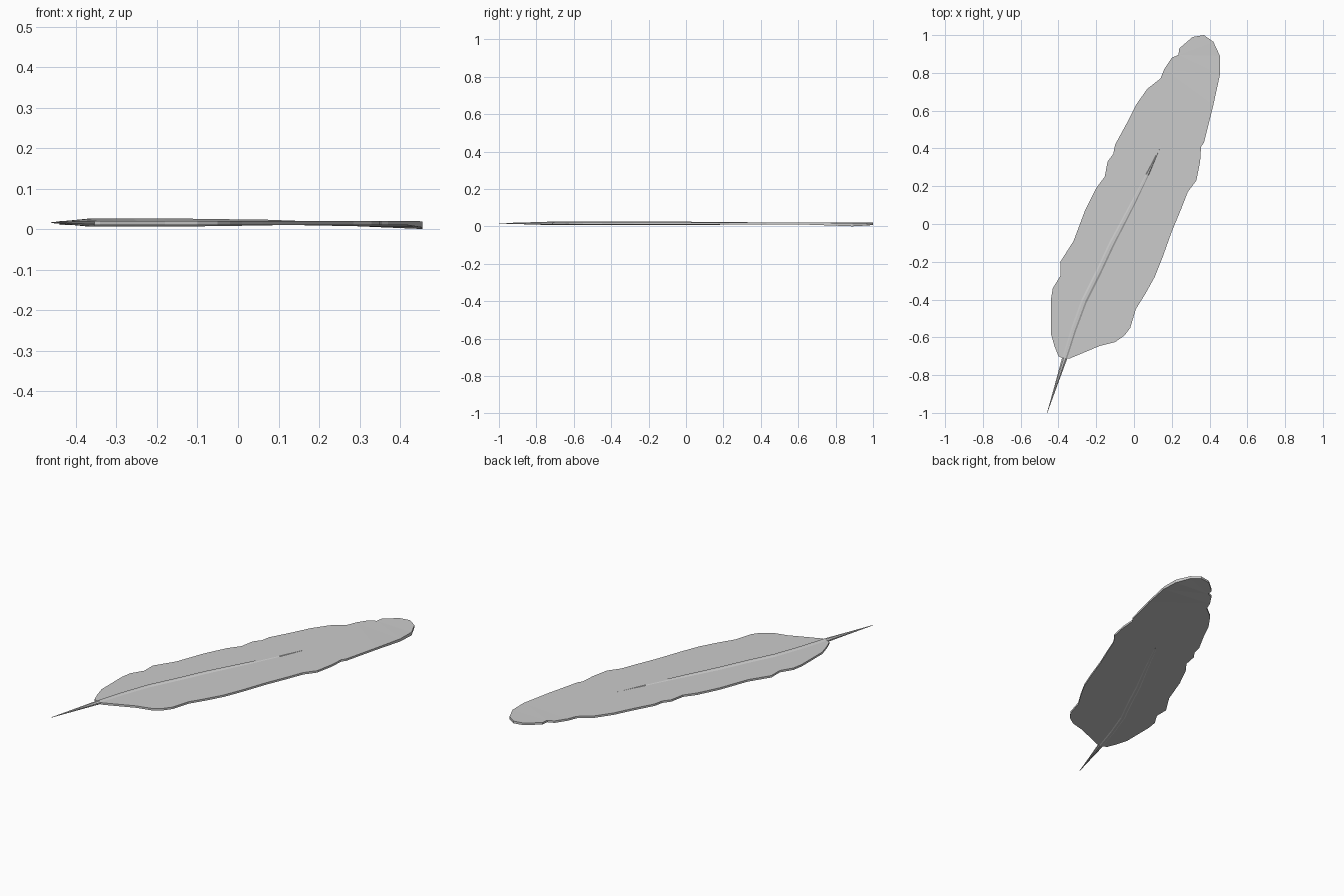
import bpy, bmesh, math
from mathutils import Vector

if "Cube" in bpy.data.objects:
    bpy.data.objects.remove(bpy.data.objects["Cube"])


def make_object(name, bm):
    bmesh.ops.recalc_face_normals(bm, faces=bm.faces)
    mesh = bpy.data.meshes.new(name)
    bm.to_mesh(mesh)
    bm.free()
    obj = bpy.data.objects.new(name, mesh)
    bpy.context.collection.objects.link(obj)
    return obj


# Ragged vane outline, clockwise from the quill
outline = [(-.37, -.715), (-.40, -.70), (-.42, -.65), (-.44, -.58), (-.44, -.40),
           (-.43, -.34), (-.39, -.275), (-.39, -.20), (-.32, -.09), (-.26, .07),
           (-.20, .19), (-.155, .25), (-.14, .33), (-.11, .37), (-.10, .42),
           (-.04, .53), (.01, .63), (.07, .715), (.14, .77), (.16, .82),
           (.20, .88), (.235, .895), (.24, .93), (.31, .99), (.37, 1.0),
           (.42, .965), (.455, .89), (.455, .79), (.42, .63), (.37, .43),
           (.355, .41), (.35, .33), (.33, .23), (.285, .17), (.25, .08),
           (.20, -.04), (.15, -.18), (.11, -.28), (.06, -.37), (.01, -.45),
           (-.02, -.55), (-.05, -.59), (-.10, -.625), (-.18, -.645), (-.34, -.712)]


# The vane droops slightly at its rounded tip
def droop(x, y):
    return 0.009 * max(0, 1 - math.hypot(x - .46, y - .88) / .2)


# Vane: thin slab
bm = bmesh.new()
top = [bm.verts.new((x, y, .021 - .3 * droop(x, y))) for x, y in outline]
low = [bm.verts.new((x, y, .010 - 1.1 * droop(x, y))) for x, y in outline]
caps = [bm.faces.new(top), bm.faces.new(low[::-1])]
for i in range(len(top)):
    j = (i + 1) % len(top)
    bm.faces.new((top[i], low[i], low[j], top[j]))
bmesh.ops.triangulate(bm, faces=caps)
make_object("feather_vane", bm)

# Shaft: octagonal quill tapering to a point at both ends (x, y, half width, half height)
path = [(-.46, -1.0, .001, .001), (-.415, -.86, .007, .005), (-.367, -.71, .015, .0095),
        (-.32, -.56, .017, .0095), (-.265, -.41, .018, .0095), (-.19, -.26, .018, .0095),
        (-.12, -.11, .018, .0095), (-.01, .10, .016, .008), (.07, .26, .011, .007),
        (.14, .41, .002, .0045)]
SIDES = 8
bm = bmesh.new()
rings = []
for i, (x, y, w, h) in enumerate(path):
    a, b = path[max(i - 1, 0)], path[min(i + 1, len(path) - 1)]
    d = Vector((b[0] - a[0], b[1] - a[1])).normalized()
    ring = []
    for k in range(SIDES):
        t = math.tau * (k + .5) / SIDES
        c, s = w * math.cos(t), h * math.sin(t) / math.cos(math.pi / SIDES)
        ring.append(bm.verts.new((x + d.y * c, y - d.x * c, .0165 + s)))
    rings.append(ring)
for r, q in zip(rings, rings[1:]):
    for k in range(SIDES):
        n = (k + 1) % SIDES
        bm.faces.new((r[k], r[n], q[n], q[k]))
bm.faces.new(rings[0])
bm.faces.new(rings[-1])
make_object("quill_shaft", bm)
